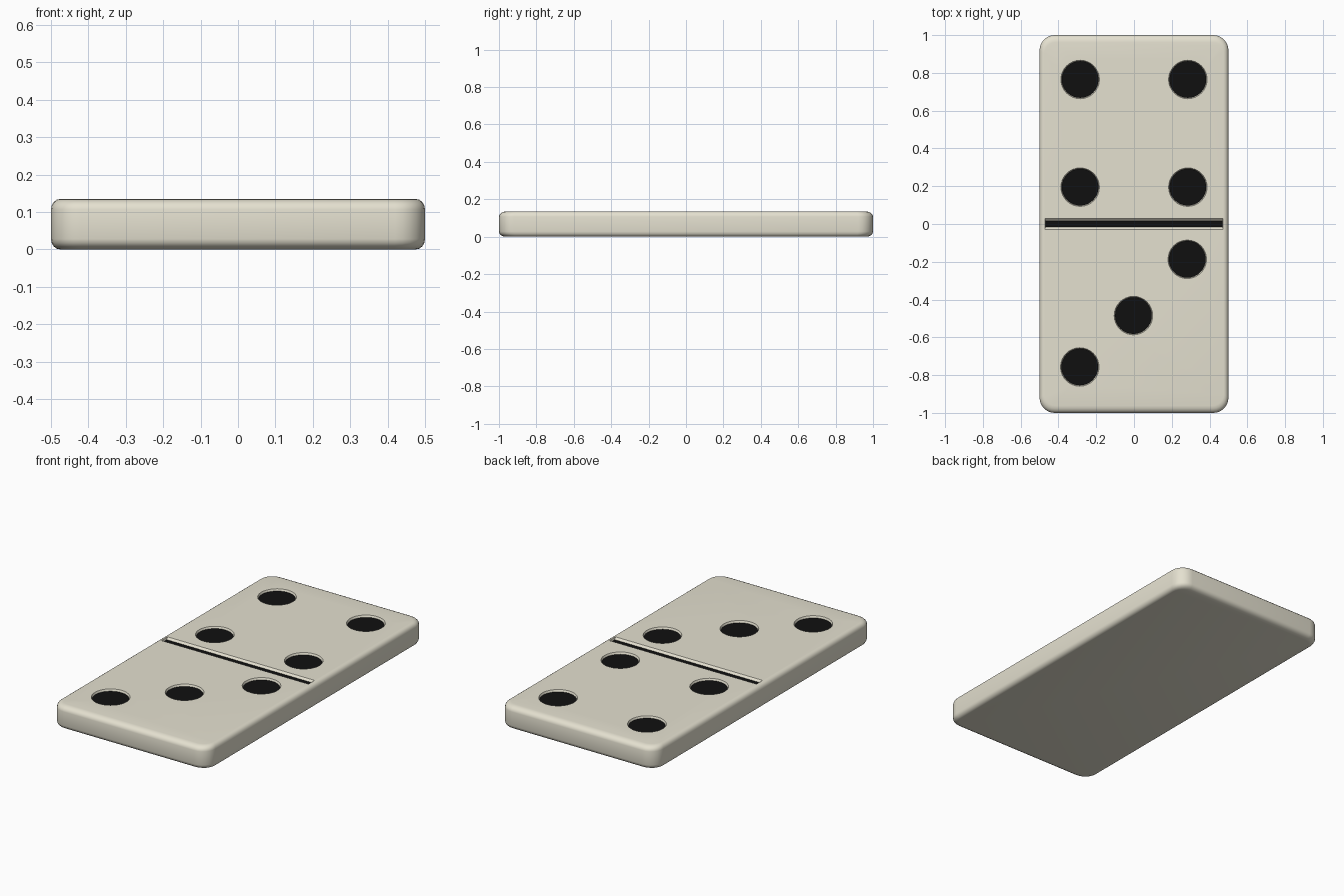
import bpy, bmesh, math

if "Cube" in bpy.data.objects:
    bpy.data.objects.remove(bpy.data.objects["Cube"])

H = 0.135       # tile thickness
DEPTH = 0.012   # recess depth
PIPS = [(-0.285, 0.765), (0.285, 0.765), (-0.285, 0.195), (0.285, 0.195),
        (0.282, -0.187), (-0.003, -0.485), (-0.287, -0.757)]


def material(name, color):
    m = bpy.data.materials.new(name)
    m.diffuse_color = color
    m.use_nodes = True
    m.node_tree.nodes["Principled BSDF"].inputs["Base Color"].default_value = m.diffuse_color
    return m


ivory = material("ivory", (0.78, 0.75, 0.63, 1))
black = material("black", (0.005, 0.005, 0.005, 1))


def rounded_rect(hx, hy, r, n=6):
    pts = []
    for k, (sx, sy) in enumerate([(1, 1), (-1, 1), (-1, -1), (1, -1)]):
        for i in range(n + 1):
            a = math.pi / 2 * (k + i / n)
            pts.append((sx * (hx - r) + r * math.cos(a), sy * (hy - r) + r * math.sin(a)))
    return pts


def circle(x, y, r, n=32):
    return [(x + r * math.cos(2 * math.pi * i / n), y + r * math.sin(2 * math.pi * i / n))
            for i in range(n)]


def rect(hx, hy):
    return [(-hx, -hy), (hx, -hy), (hx, hy), (-hx, hy)]


def loft(bm, rings):
    """Closed solid from matching (outline, z) rings, bottom to top."""
    rows = [[bm.verts.new((x, y, z)) for x, y in pts] for pts, z in rings]
    n = len(rows[0])
    for a, b in zip(rows, rows[1:]):
        for i in range(n):
            j = (i + 1) % n
            bm.faces.new((a[i], a[j], b[j], b[i]))
    bm.faces.new(rows[0][::-1])
    bm.faces.new(rows[-1])


def make(name, bm, mat):
    me = bpy.data.meshes.new(name)
    bm.to_mesh(me)
    bm.free()
    me.materials.append(mat)
    ob = bpy.data.objects.new(name, me)
    bpy.context.collection.objects.link(ob)
    return ob


# tile body with rounded corners and softened rims
bm = bmesh.new()
rings = []
for top in (False, True):
    h = 0.028
    steps = []
    for i in range(5):
        a = math.pi / 2 * i / 4
        d = 1 - math.sin(a)
        z = h * (1 - math.cos(a))
        steps.append((rounded_rect(0.5 - 0.025 * d, 1 - 0.038 * d, 0.08 - 0.02 * d),
                      H - z if top else z))
    rings += steps[::-1] if top else steps
loft(bm, rings)
body = make("tile_body", bm, ivory)

# recess cutter: pip wells and flared dividing groove
bm = bmesh.new()
for x, y in PIPS:
    loft(bm, [(circle(x, y, 0.097), H - DEPTH), (circle(x, y, 0.102), H),
              (circle(x, y, 0.102), H + 0.05)])
loft(bm, [(rect(0.468, 0.016), H - DEPTH), (rect(0.472, 0.028), H),
          (rect(0.472, 0.028), H + 0.05)])
cutter = make("recess_cutter", bm, ivory)
mod = body.modifiers.new("recesses", 'BOOLEAN')
mod.operation = 'DIFFERENCE'
mod.solver = 'EXACT'
mod.object = cutter
bpy.context.view_layer.objects.active = body
body.select_set(True)
bpy.ops.object.modifier_apply(modifier=mod.name)
bpy.data.objects.remove(cutter)
bpy.ops.object.shade_smooth_by_angle(angle=math.radians(35))

# black paint on the recess floors
Z = H - DEPTH + 0.001
bm = bmesh.new()
for x, y in PIPS:
    bm.faces.new([bm.verts.new((px, py, Z)) for px, py in circle(x, y, 0.097)])
make("pips", bm, black)
bm = bmesh.new()
bm.faces.new([bm.verts.new((px, py, Z)) for px, py in rect(0.468, 0.016)])
make("divider_line", bm, black)
